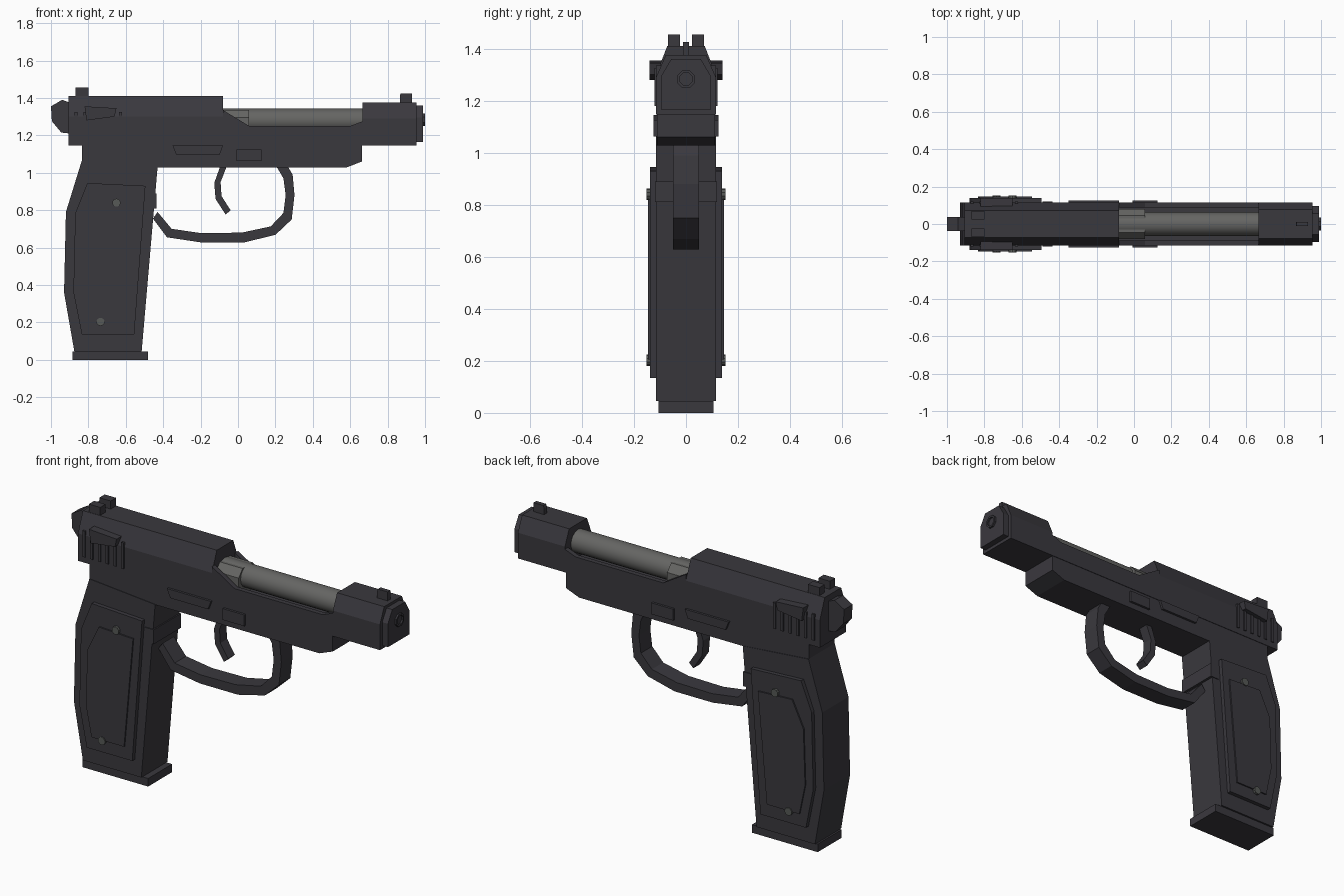
import bpy, bmesh, math
from mathutils import Matrix, Vector

if "Cube" in bpy.data.objects:
    bpy.data.objects.remove(bpy.data.objects["Cube"])


def material(name, rgb):
    m = bpy.data.materials.new(name)
    m.diffuse_color = (*rgb, 1)
    m.use_nodes = True
    m.node_tree.nodes["Principled BSDF"].inputs["Base Color"].default_value = m.diffuse_color
    return m


DARK = material("dark gunmetal", (0.042, 0.040, 0.048))
STEEL = material("barrel grey", (0.13, 0.13, 0.125))
SCREW = material("screw grey", (0.095, 0.10, 0.095))


def finish(name, bm, mat):
    bmesh.ops.recalc_face_normals(bm, faces=bm.faces)
    mesh = bpy.data.meshes.new(name)
    bm.to_mesh(mesh)
    bm.free()
    mesh.materials.append(mat)
    ob = bpy.data.objects.new(name, mesh)
    bpy.context.collection.objects.link(ob)
    return ob


def extrude(name, pts, offset, mat):
    """Solid from a flat outline of 3D points swept by an offset."""
    bm = bmesh.new()
    face = bm.faces.new([bm.verts.new(p) for p in pts])
    new = bmesh.ops.extrude_face_region(bm, geom=[face])["geom"]
    bmesh.ops.translate(bm, vec=Vector(offset),
                        verts=[v for v in new if isinstance(v, bmesh.types.BMVert)])
    return finish(name, bm, mat)


def side(name, outline, y0, y1, mat=DARK):
    """Side outline (x, z) between two depths."""
    return extrude(name, [(x, y0, z) for x, z in outline], (0, y1 - y0, 0), mat)


def section(name, half, x0, x1, mat=DARK):
    """Mirrored cross-section (y, z) swept along x."""
    full = half + [(-y, z) for y, z in reversed(half)]
    return extrude(name, [(x0, y, z) for y, z in full], (x1 - x0, 0, 0), mat)


def rect(x0, x1, z0, z1):
    return [(x0, z0), (x1, z0), (x1, z1), (x0, z1)]


def pair(name, outline, y0, y1, mat=DARK):
    """The same plate on both sides."""
    side(name + "_near", outline, -y1, -y0, mat)
    side(name + "_far", outline, y0, y1, mat)


def rod(name, axis, center, radius, depth, sides, mat):
    bm = bmesh.new()
    rot = Matrix.Rotation(math.pi / 2, 4, 'Y' if axis == 'X' else 'X')
    bmesh.ops.create_cone(bm, cap_ends=True, segments=sides, radius1=radius, radius2=radius,
                          depth=depth, matrix=Matrix.Translation(center) @ rot)
    return finish(name, bm, mat)


# Slide: rear body, front block and muzzle plate
section("slide_body", [(0.115, 1.147), (0.115, 1.30), (0.072, 1.41)], -0.905, -0.08)
section("slide_front_block", [(0.115, 1.147), (0.115, 1.29), (0.078, 1.375)], 0.665, 0.955)
section("muzzle_plate", [(0.095, 1.165), (0.095, 1.295), (0.057, 1.36)], 0.955, 0.99)

# Open middle of the slide: side walls and floor
wall = [(-0.08, 1.147), (0.665, 1.147), (0.665, 1.275), (0.60, 1.25), (0.06, 1.25), (-0.08, 1.335)]
pair("slide_wall", wall, 0.088, 0.115)
side("slide_floor", rect(-0.08, 0.665, 1.147, 1.19), -0.088, 0.088)

# Barrel and chamber
barrel = rod("barrel", 'X', (0.30, 0, 1.28), 0.063, 0.78, 16, STEEL)
for p in barrel.data.polygons:
    p.use_smooth = len(p.vertices) == 4
section("chamber", [(0.08, 1.19), (0.08, 1.295), (0.045, 1.335)], -0.085, 0.06, STEEL)

# Muzzle ring with a sunken bore
bm = bmesh.new()
loops = []
for x, r in [(0.985, 0.037), (1.0, 0.037), (1.0, 0.026), (0.991, 0.026)]:
    loops.append([bm.verts.new((x, r * math.cos(math.tau * (i + 0.5) / 8),
                                1.283 + r * math.sin(math.tau * (i + 0.5) / 8))) for i in range(8)])
for a, b in zip(loops, loops[1:]):
    for i in range(8):
        bm.faces.new((a[i], a[(i + 1) % 8], b[(i + 1) % 8], b[i]))
bm.faces.new(loops[0])
bm.faces.new(loops[-1])
finish("muzzle_ring", bm, DARK)

# Sights
pair("rear_sight", rect(-0.87, -0.80, 1.40, 1.455), 0.023, 0.07)
side("front_sight", [(0.865, 1.37), (0.93, 1.37), (0.93, 1.425), (0.87, 1.425), (0.865, 1.41)],
     -0.012, 0.012)

# Grip serrations and safety levers
for i in range(6):
    x = -0.866 + i * 0.0477
    pair(f"serration_{i + 1}", rect(x - 0.008, x + 0.008, 1.18, 1.325), 0.11, 0.121)
pair("safety_lever", [(-0.82, 1.355), (-0.65, 1.345), (-0.66, 1.30), (-0.81, 1.28)], 0.09, 0.14)

# Hammer
side("hammer", [(-0.90, 1.375), (-0.94, 1.39), (-1.0, 1.355), (-0.995, 1.275),
                (-0.945, 1.215), (-0.90, 1.21)], -0.037, 0.037)

# Frame with the slide stop and takedown plates
side("frame", [(-0.835, 1.06), (-0.835, 1.147), (0.662, 1.147), (0.662, 1.06),
               (0.58, 1.028), (-0.43, 1.028)], -0.112, 0.112)
pair("slide_stop", [(-0.35, 1.145), (-0.08, 1.145), (-0.098, 1.097), (-0.33, 1.097)], 0.10, 0.125)
pair("takedown_plate", rect(-0.008, 0.126, 1.062, 1.125), 0.10, 0.125)

# Grip, magazine base and release
side("grip", [(-0.835, 1.065), (-0.92, 0.79), (-0.93, 0.36), (-0.875, 0.045),
              (-0.515, 0.045), (-0.43, 1.03)], -0.115, 0.115)
side("magazine_base", rect(-0.885, -0.48, 0.0, 0.045), -0.105, 0.105)
side("magazine_release", rect(-0.49, -0.435, 0.81, 0.89), -0.12, 0.12)

# Grip panels and screws
pair("grip_panel", [(-0.805, 0.945), (-0.495, 0.93), (-0.555, 0.135), (-0.835, 0.135),
                    (-0.88, 0.36), (-0.87, 0.785)], 0.10, 0.138)
pair("grip_inlay", [(-0.755, 0.83), (-0.545, 0.82), (-0.60, 0.205), (-0.80, 0.205),
                    (-0.835, 0.375), (-0.825, 0.685)], 0.13, 0.146)
for s, end in ((-1, "near"), (1, "far")):
    for x, z, pos in ((-0.65, 0.84, "upper"), (-0.735, 0.203, "lower")):
        rod(f"{pos}_screw_{end}", 'Y', (x, s * 0.14, z), 0.022, 0.024, 10, SCREW)

# Trigger guard and trigger
outer = [(-0.455, 0.755), (-0.38, 0.655), (-0.20, 0.628), (0.035, 0.628), (0.20, 0.668),
         (0.287, 0.75), (0.302, 0.88), (0.292, 0.99), (0.265, 1.035)]
inner = [(-0.43, 0.79), (-0.355, 0.70), (-0.195, 0.677), (0.02, 0.68), (0.175, 0.713),
         (0.243, 0.785), (0.255, 0.88), (0.243, 0.97), (0.205, 1.035)]
side("trigger_guard", outer + inner[::-1], -0.05, 0.05)
side("trigger", [(-0.095, 1.035), (-0.127, 0.945), (-0.12, 0.86), (-0.066, 0.776),
                 (-0.04, 0.80), (-0.088, 0.875), (-0.093, 0.95), (-0.06, 1.035)], -0.03, 0.03)
